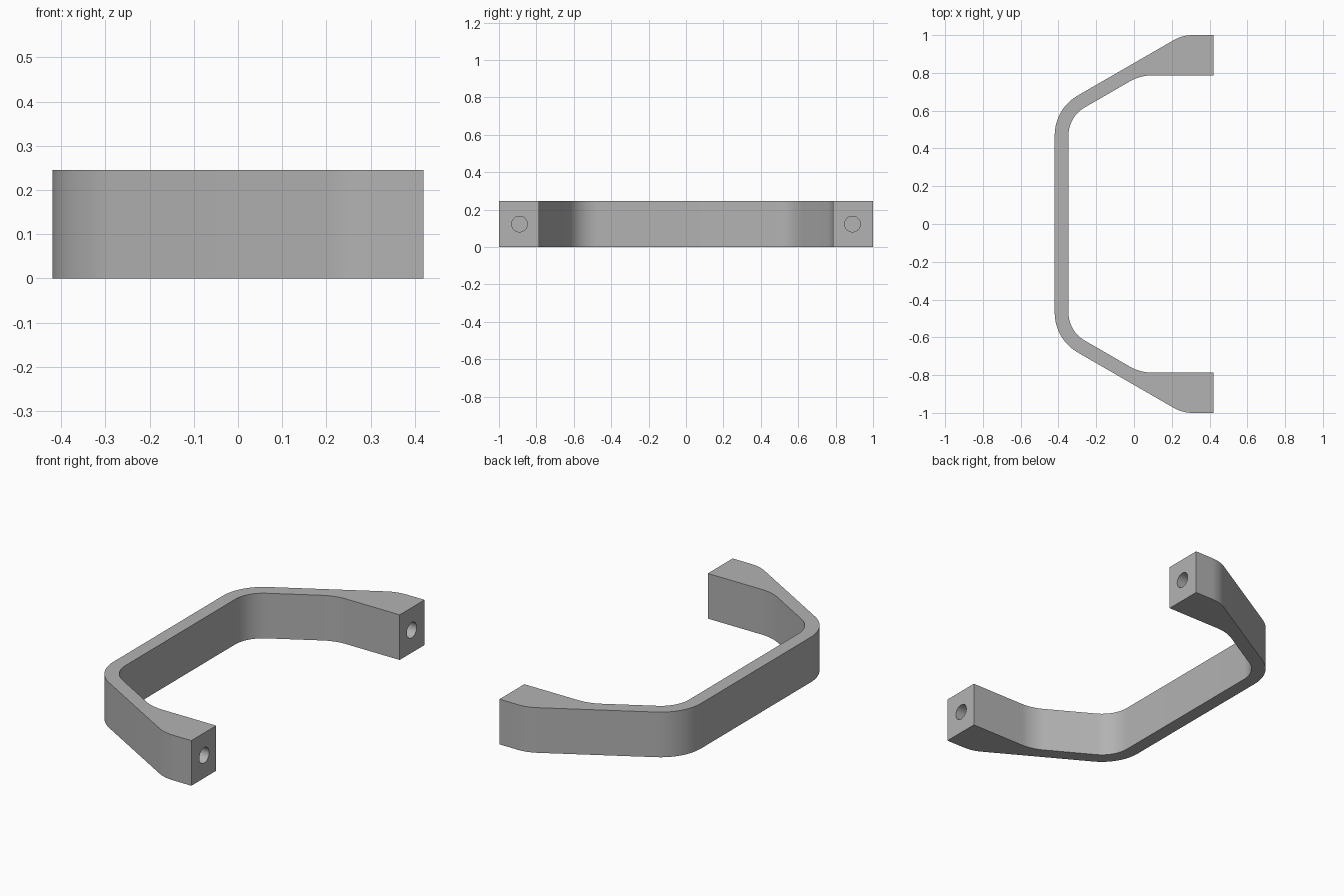
import bpy, bmesh, math
from mathutils import Vector

if "Cube" in bpy.data.objects:
    bpy.data.objects.remove(bpy.data.objects["Cube"], do_unlink=True)

HEIGHT = 0.245
FOOT_X, GRIP_X, WALL = 0.42, -0.42, 0.073
SLOPE = math.tan(math.radians(30))
FOOT_OUT, FOOT_IN = 1.0, 0.787
OUT_Y0 = 0.852                                    # outer slanted edge at x = 0
IN_Y0 = OUT_Y0 - WALL / math.cos(math.radians(30))
HOLE_Y, HOLE_R, HOLE_DEPTH = 0.89, 0.042, 0.2


def material(name, value):
    mat = bpy.data.materials.new(name)
    mat.use_nodes = True
    colour = (value, value, value, 1)
    mat.diffuse_color = colour
    mat.node_tree.nodes["Principled BSDF"].inputs["Base Color"].default_value = colour
    return mat


def fillet(a, corner, b, radius, steps=12):
    """Points of a tangent arc that rounds one corner."""
    u, v = (a - corner).normalized(), (b - corner).normalized()
    half = u.angle(v) / 2
    centre = corner + (u + v).normalized() * radius / math.sin(half)
    start = corner + u * radius / math.tan(half) - centre
    end = corner + v * radius / math.tan(half) - centre
    sweep = start.angle(end)
    return [centre + (start * math.sin(sweep * (1 - i / steps))
                      + end * math.sin(sweep * i / steps)) / math.sin(sweep)
            for i in range(steps + 1)]


def half_edge(foot_y, y0, grip_x, foot_radius, grip_radius):
    """One edge of the bar, from the foot to the middle of the grip."""
    foot = Vector((FOOT_X, foot_y))
    knee = Vector(((foot_y - y0) / SLOPE, foot_y))
    elbow = Vector((grip_x, y0 + SLOPE * grip_x))
    middle = Vector((grip_x, 0))
    return ([foot] + fillet(foot, knee, elbow, foot_radius)
            + fillet(knee, elbow, middle, grip_radius))


def mirrored(points):
    return points + [Vector((p.x, -p.y)) for p in reversed(points)]


# Bar outline, extruded upward
outer = mirrored(half_edge(FOOT_OUT, OUT_Y0, GRIP_X, 0.2, 0.243))
inner = mirrored(half_edge(FOOT_IN, IN_Y0, GRIP_X + WALL, 0.24, 0.17))
bm = bmesh.new()
base = bm.faces.new([bm.verts.new((p.x, p.y, 0)) for p in outer + inner[::-1]])
top = bmesh.ops.extrude_face_region(bm, geom=[base])["geom"]
bmesh.ops.translate(bm, vec=(0, 0, HEIGHT),
                    verts=[g for g in top if isinstance(g, bmesh.types.BMVert)])
bmesh.ops.recalc_face_normals(bm, faces=bm.faces)
mesh = bpy.data.meshes.new("handle_bar")
bm.to_mesh(mesh)
bm.free()
handle = bpy.data.objects.new("handle_bar", mesh)
bpy.context.collection.objects.link(handle)
mesh.materials.append(material("grey metal", 0.45))

# Blind screw hole in each foot
for side, name in ((1, "back"), (-1, "front")):
    bpy.ops.mesh.primitive_cylinder_add(
        vertices=40, radius=HOLE_R, depth=HOLE_DEPTH * 2,
        location=(FOOT_X, side * HOLE_Y, HEIGHT / 2), rotation=(0, math.pi / 2, 0))
    cutter = bpy.context.object
    cutter.name = name + "_screw_hole_cutter"
    cutter.data.materials.append(mesh.materials[0])
    cutter.hide_render = True
    cutter.hide_set(True)
    cut = handle.modifiers.new(name + "_screw_hole", "BOOLEAN")
    cut.operation = "DIFFERENCE"
    cut.solver = "EXACT"
    cut.object = cutter

# Apply the cuts, then smooth the rounded bends
bpy.context.view_layer.objects.active = handle
handle.select_set(True)
for modifier in list(handle.modifiers):
    bpy.ops.object.modifier_apply(modifier=modifier.name)
for obj in [o for o in bpy.data.objects if o.name.endswith("_cutter")]:
    bpy.data.objects.remove(obj, do_unlink=True)
bpy.ops.object.select_all(action="DESELECT")
handle.select_set(True)
bpy.ops.object.shade_smooth_by_angle(angle=math.radians(30))
